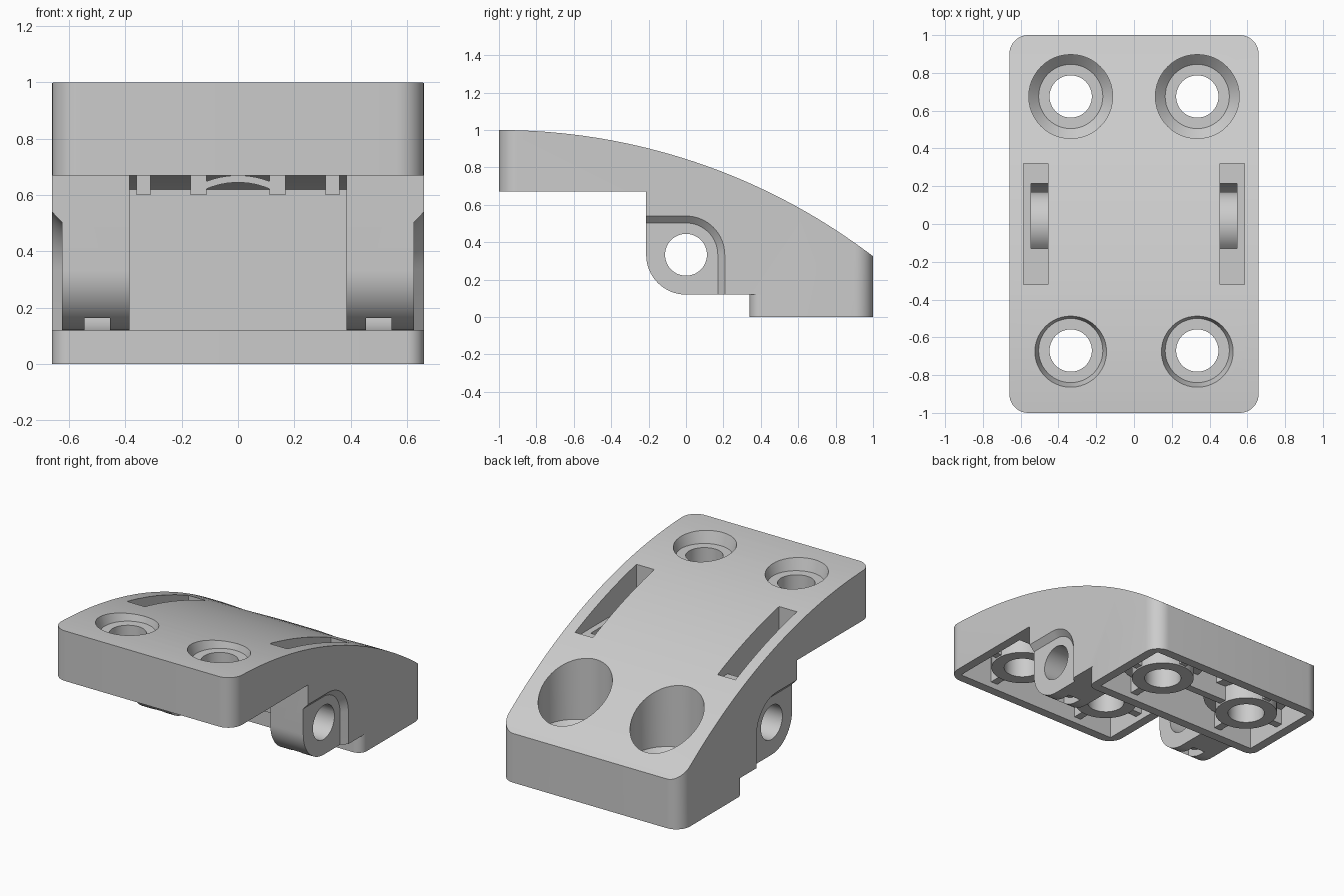
import bpy, bmesh, math
from mathutils import Vector

if "Cube" in bpy.data.objects:
    bpy.data.objects.remove(bpy.data.objects["Cube"])

AXIS_Z = 0.333            # height of the hinge axis
HOLE_X = 0.335            # screw hole offset
R_TOP = 3.30              # radius of the curved top

grey = bpy.data.materials.new("light_grey")
grey.diffuse_color = (0.6, 0.6, 0.6, 1)
grey.use_nodes = True
grey.node_tree.nodes["Principled BSDF"].inputs["Base Color"].default_value = grey.diffuse_color


def loft(name, loops):
    """Closed solid from a stack of matching loops."""
    bm = bmesh.new()
    rings = [[bm.verts.new(p) for p in loop] for loop in loops]
    n = len(rings[0])
    bm.faces.new(rings[0])
    bm.faces.new(rings[-1])
    for a, b in zip(rings, rings[1:]):
        for i in range(n):
            j = (i + 1) % n
            bm.faces.new((a[i], a[j], b[j], b[i]))
    bmesh.ops.recalc_face_normals(bm, faces=bm.faces)
    me = bpy.data.meshes.new(name)
    bm.to_mesh(me)
    bm.free()
    ob = bpy.data.objects.new(name, me)
    bpy.context.collection.objects.link(ob)
    me.materials.append(grey)
    return ob


def prism_x(name, pts, x0, x1):
    return loft(name, [[(x, y, z) for y, z in pts] for x in (x0, x1)])


def prism_z(name, pts, z0, z1):
    return loft(name, [[(x, y, z) for x, y in pts] for z in (z0, z1)])


def box(name, x0, x1, y0, y1, z0, z1):
    return prism_z(name, [(x0, y0), (x1, y0), (x1, y1), (x0, y1)], z0, z1)


def arc(cx, cy, r, a0, a1, n=16):
    return [(cx + r * math.cos(math.radians(a0 + (a1 - a0) * i / n)),
             cy + r * math.sin(math.radians(a0 + (a1 - a0) * i / n)))
            for i in range(n + 1)]


def round_rect(w, y0, y1, r):
    pts = []
    for cx, cy, a in ((w - r, y1 - r, 0), (r - w, y1 - r, 90),
                      (r - w, y0 + r, 180), (w - r, y0 + r, 270)):
        pts += arc(cx, cy, r, a, a + 90, 10)
    return pts


def turned(name, cx, cy, steps, n=48):
    """Vertical round solid from (z, radius) steps."""
    return loft(name, [arc(cx, cy, r, 0, 360 - 360 / n, n - 1) for _, r in steps]
                and [[(x, y, z) for x, y in arc(cx, cy, r, 0, 360 - 360 / n, n - 1)]
                     for z, r in steps])


def boolean(target, tool, op="DIFFERENCE"):
    mod = target.modifiers.new("cut", "BOOLEAN")
    mod.operation, mod.solver, mod.object = op, "EXACT", tool
    bpy.context.view_layer.objects.active = target
    bpy.ops.object.modifier_apply(modifier=mod.name)
    bpy.data.objects.remove(tool)


def top_curve(y0, y1, drop=0.0, n=32):
    out = []
    for i in range(n + 1):
        y = y0 + (y1 - y0) * i / n
        out.append((y, 1 - drop - R_TOP + math.sqrt(R_TOP ** 2 - (y + 1) ** 2)))
    return out


# Main body: side profile trimmed to a rounded plan
knuckle_r = AXIS_Z - 0.12
profile = [(-1.1, 0.67), (-1.1, 1.0)] + top_curve(-1, 1.1)
profile += [(1.1, 0), (0.34, 0), (0.34, 0.12)]
profile += arc(0, AXIS_Z, knuckle_r, 270, 180) + [(-knuckle_r, 0.67)]
body = prism_x("bracket_body", profile, -0.8, 0.8)
boolean(body, prism_z("plan", round_rect(0.66, -1, 1, 0.1), -0.2, 1.3), "INTERSECT")

# Rounded front corners of the foot
for s in (-1, 1):
    pts = [(0.72, 0.30), (0.72, 0.40)] + arc(0.60, 0.40, 0.06, 0, -90, 8) + [(0.60, 0.30)]
    boolean(body, prism_z("corner", [(s * x, y) for x, y in pts], -0.1, 0.12))

# Hollow undersides, leaving screw bosses and thin ribs
for y0, y1, base, hy, floor in ((-0.94, -0.38, 0.67, -0.67, 0.92),
                                (0.40, 0.94, 0.0, 0.675, 0.20)):
    cavity = prism_x("cavity", [(y0, base - 0.1)] + top_curve(y0, y1, 0.1) + [(y1, base - 0.1)],
                     -0.60, 0.60)
    for s in (-1, 1):
        x = s * HOLE_X
        boolean(cavity, turned("boss", x, hy, [(base + 0.03, 0.19), (1.2, 0.19)]))
        if base == 0:
            boolean(cavity, turned("well", x, hy, [(floor - 0.06, 0.262), (1.2, 0.262)]))
        boolean(cavity, box("rib", x - 0.025, x + 0.025, y0 - 0.1, y1 + 0.1, base + 0.04, 1.2))
    boolean(cavity, box("rib", -0.7, 0.7, hy - 0.025, hy + 0.025, base + 0.04, 1.2))
    boolean(body, cavity)

# Gap between the two hinge knuckles
gap = [(-0.5, -0.1), (-0.5, 0.67), (0.18, 0.67), (0.3, 0.62), (0.3, 0.12), (0.3, -0.1)]
boolean(body, prism_x("gap", gap, -0.385, 0.385))

for s in (-1, 1):
    # Side recess with sloped edge
    loops = []
    for x, r in ((0.625, 0.17), (0.705, 0.255)):
        pts = [(-0.4, -0.05), (-0.4, AXIS_Z + r)] + arc(0, AXIS_Z, r, 90, 0) + [(r, -0.05)]
        loops.append([(s * x, y, z) for y, z in pts])
    boolean(body, loft("recess", loops))

    # Strap slot from the top, wrapping round the knuckle
    boolean(body, box("slot", *sorted((s * 0.455, s * 0.585)), -0.32, 0.32, 0.69, 1.2))
    ring = [(-0.13, 0.8), (0.215, 0.8)] + arc(0, AXIS_Z, 0.215, 0, -127)
    ring += arc(0, AXIS_Z, 0.17, -139.9, 139.9, 28)
    boolean(body, prism_x("strap_groove", ring, *sorted((s * 0.455, s * 0.545))))

    # Screw holes with counterbores
    x = s * HOLE_X
    for y, steps in ((-0.67, [(0.92, 0.17), (1.0, 0.195), (1.2, 0.255)]),
                     (0.675, [(0.20, 0.17), (0.25, 0.222), (1.2, 0.222)])):
        boolean(body, turned("counterbore", x, y, steps))
        boolean(body, turned("screw_hole", x, y, [(-0.2, 0.112), (1.3, 0.112)]))

# Hinge pin bore
boolean(body, prism_x("pin_bore", arc(0, AXIS_Z, 0.112, 0, 352.5, 47), -0.9, 0.9))

# Small ribs and arch above the hinge gap
for x, w in ((HOLE_X, 0.025), (0.14, 0.028)):
    for s in (-1, 1):
        box("gap_rib", s * x - w, s * x + w, -0.05, 0.31, 0.60, 0.70)
arch = arc(0, 0.36, 0.31, 58, 122) + arc(0, 0.36, 0.285, 122, 58)
loft("gap_arch", [[(x, y, z) for x, z in arch] for y in (-0.05, 0.31)])

# Smooth the curved faces, keep the edges sharp
bpy.ops.object.select_all(action="DESELECT")
body.select_set(True)
bpy.context.view_layer.objects.active = body
bpy.ops.object.shade_smooth_by_angle(angle=math.radians(25))
